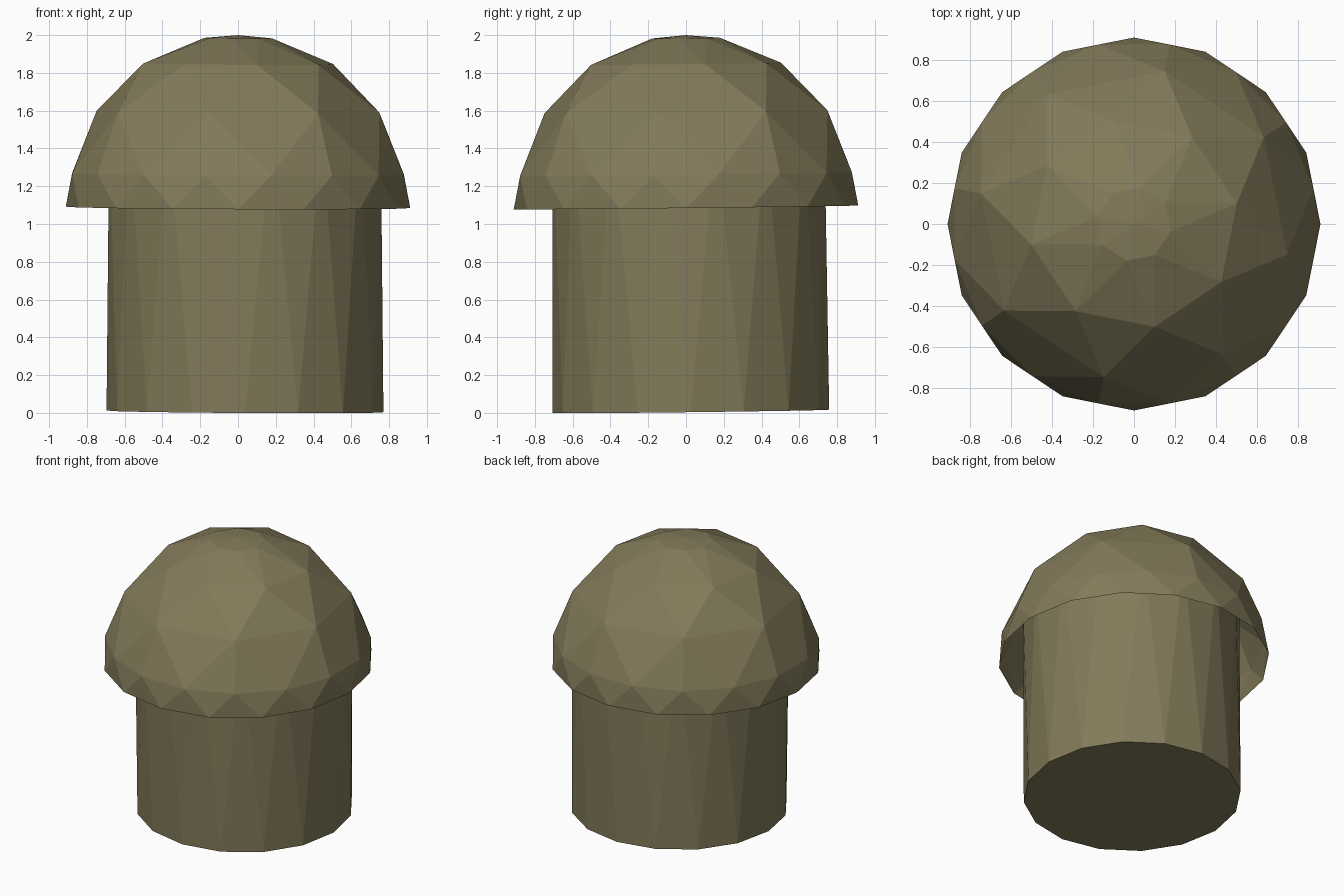
import bpy, bmesh
from math import cos, sin, pi, radians

cube = bpy.data.objects.get("Cube")
if cube:
    bpy.data.objects.remove(cube)

olive = bpy.data.materials.new("olive_brown")
olive.use_nodes = True
colour = (0.225, 0.196, 0.102, 1)
olive.diffuse_color = colour
olive.node_tree.nodes["Principled BSDF"].inputs["Base Color"].default_value = colour


def add_ring(bm, sides, phase, radius, z, cx=0, cy=0, lean=(0, 0)):
    """Ring of (angle, vertex) pairs, its plane leaning slightly."""
    ring = []
    for i in range(sides):
        a = radians(phase) + 2 * pi * i / sides
        x, y = cx + radius * cos(a), cy + radius * sin(a)
        ring.append((a, bm.verts.new((x, y, z + lean[0] * x + lean[1] * y))))
    return ring


def nearest(ring, angle):
    return max(ring, key=lambda p: cos(p[0] - angle))[1]


def stitch(bm, low, high):
    """Join two rings with triangles, each edge to the nearest vertex opposite."""
    for ring, other, upward in ((low, high, True), (high, low, False)):
        half = pi / len(ring)
        for i, (a, v) in enumerate(ring):
            w = ring[(i + 1) % len(ring)][1]
            tip = nearest(other, a + half)
            bm.faces.new((v, w, tip) if upward else (w, v, tip))


def finish(bm, name):
    mesh = bpy.data.meshes.new(name)
    bm.to_mesh(mesh)
    bm.free()
    mesh.materials.append(olive)
    obj = bpy.data.objects.new(name, mesh)
    bpy.context.collection.objects.link(obj)


# Domed cap: an open faceted shell
bm = bmesh.new()
profile = [(16, 0, 0.912, 1.088), (16, 11.25, 0.895, 1.265), (8, -11.25, 0.763, 1.595),
           (8, 11.25, 0.513, 1.848), (8, -11.25, 0.183, 1.984)]
rings = [add_ring(bm, *p, lean=(-0.004, 0.011)) for p in profile]
for low, high in zip(rings, rings[1:]):
    stitch(bm, low, high)
apex = bm.verts.new((0, 0, 2))
top = [v for _, v in rings[-1]]
for i, v in enumerate(top):
    bm.faces.new((v, top[(i + 1) % len(top)], apex))
finish(bm, "dome_cap")

# Stem: closed column whose top ring is turned half a step
bm = bmesh.new()
base = add_ring(bm, 16, 0, 0.733, 0.008, 0.037, 0.025, (-0.006, 0.012))
head = add_ring(bm, 16, 11.25, 0.733, 1.48, 0.037, 0.014, (-0.006, 0.012))
stitch(bm, base, head)
bm.faces.new([v for _, v in reversed(base)])
bm.faces.new([v for _, v in head])
finish(bm, "stem")
